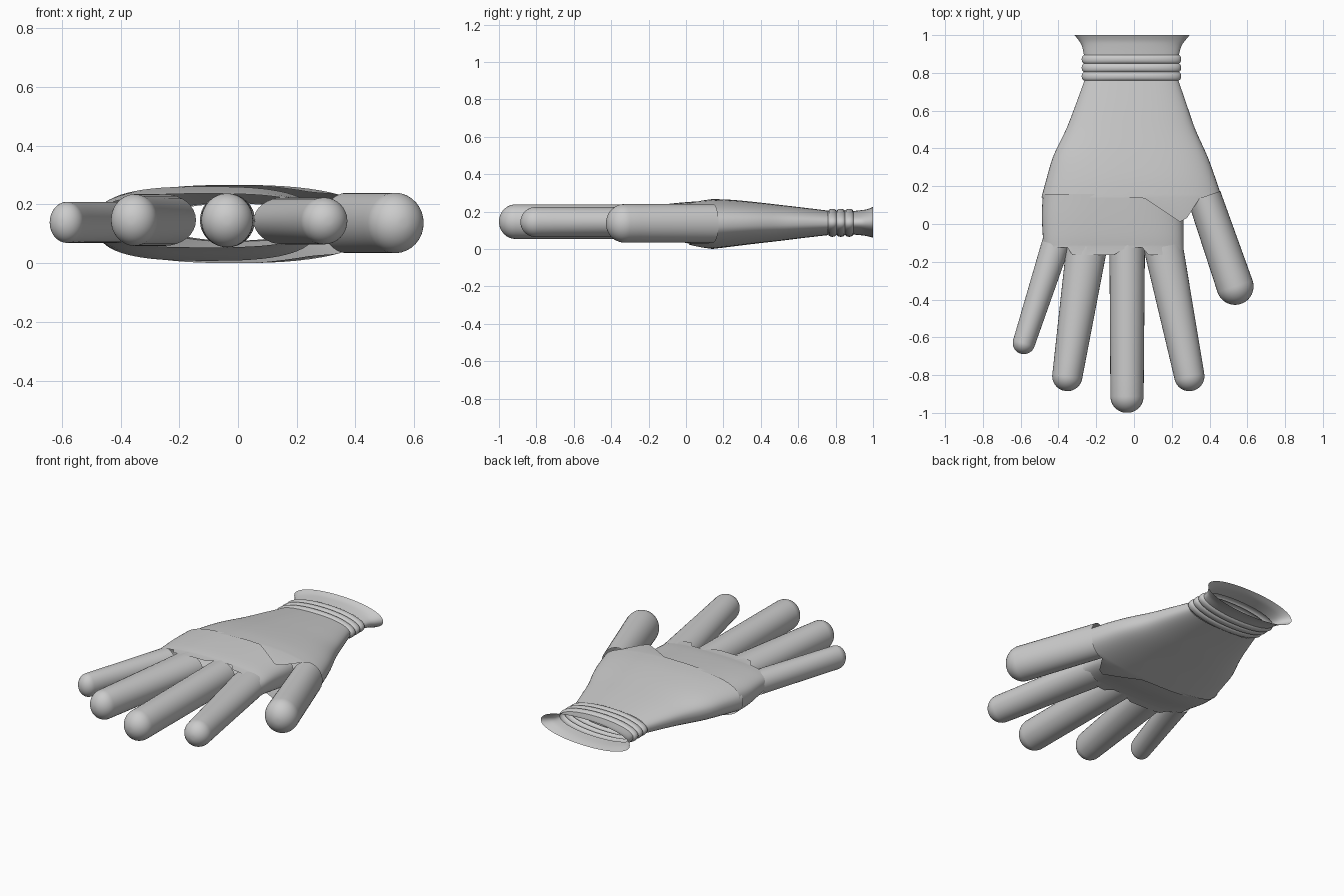
import bpy, bmesh, math
from mathutils import Vector

cube = bpy.data.objects.get("Cube")
if cube:
    bpy.data.objects.remove(cube, do_unlink=True)

fabric = bpy.data.materials.new("grey fabric")
fabric.use_nodes = True
grey = (0.6, 0.6, 0.6, 1)
fabric.diffuse_color = grey
fabric.node_tree.nodes["Principled BSDF"].inputs["Base Color"].default_value = grey
SIDES = 64


def skin(name, rings, cap=False):
    """Bridge a list of point rings into a smooth open tube."""
    bm = bmesh.new()
    loops = [[bm.verts.new(p) for p in ring] for ring in rings]
    for a, b in zip(loops, loops[1:]):
        n = len(a)
        for i in range(n):
            j = (i + 1) % n
            bm.faces.new((a[i], a[j], b[j], b[i]))
    if cap:
        bm.faces.new(loops[-1])
    bmesh.ops.recalc_face_normals(bm, faces=bm.faces)
    mesh = bpy.data.meshes.new(name)
    bm.to_mesh(mesh)
    bm.free()
    mesh.materials.append(fabric)
    obj = bpy.data.objects.new(name, mesh)
    bpy.context.collection.objects.link(obj)
    bpy.ops.object.select_all(action="DESELECT")
    obj.select_set(True)
    bpy.context.view_layer.objects.active = obj
    bpy.ops.object.shade_smooth_by_angle(angle=math.radians(50))
    return obj


def oval(y, left, right, low, high, power=2.4):
    """Rounded-oval cross-section across the hand."""
    def curve(v):
        return math.copysign(abs(v) ** (2 / power), v)
    ring = []
    for i in range(SIDES):
        t = math.tau * i / SIDES
        ring.append(Vector(((left + right) / 2 + (right - left) / 2 * curve(math.cos(t)), y,
                            (low + high) / 2 + (high - low) / 2 * curve(math.sin(t)))))
    return ring


def smooth_sections(keys, steps=4):
    """Catmull-Rom interpolation between key sections."""
    keys = [Vector(k) for k in keys]
    out = []
    for i in range(len(keys) - 1):
        a, b, c, d = (keys[max(0, min(len(keys) - 1, i + k))] for k in (-1, 0, 1, 2))
        for s in range(steps):
            t = s / steps
            out.append(b + (c - a) * t / 2 + (a * 2 - b * 5 + c * 4 - d) * t * t / 2
                       + (b * 3 - a - c * 3 + d) * t ** 3 / 2)
    return out + [keys[-1]]


# Flared cuff opening
flare = smooth_sections([(1, -.315, .295, .06, .225), (.97, -.291, .27, .068, .213),
                         (.94, -.275, .25, .073, .208), (.895, -.265, .238, .077, .203)])
skin("cuff_flare", [oval(*s, power=2.1) for s in flare])

# Three elastic wrist ribs
ribs = []
for i in range(25):
    bulge = 0.012 * math.sqrt(abs(math.sin(math.pi * i / 8)))
    ribs.append(oval(.895 - .135 * i / 24, -.265 - bulge, .238 + bulge,
                     .077 - bulge, .203 + bulge, power=2.1))
skin("wrist_ribs", ribs)

# Hand back and palm, with a web reaching toward the index side
hand = smooth_sections([(.76, -.262, .235, .074, .205), (.62, -.313, .283, .058, .222),
                        (.5, -.36, .325, .043, .236), (.36, -.427, .388, .027, .252),
                        (.24, -.463, .432, .012, .263), (.14, -.49, .465, 0, .267)])
rings = [oval(*s) for s in hand]
web_edge = []
for p in rings[-1]:
    reach = max(0, 1 - abs(p.x - .26) / (.21 if p.x < .26 else .09))
    web_edge.append(p + Vector((0, -.14 * reach, -.1 * reach * (p.z - .133))))
skin("palm_body", rings + [web_edge])

# Knuckle sleeve with a notched front hem
sleeve = smooth_sections([(.16, -.482, .27, .008, .261), (.05, -.488, .263, .022, .254),
                          (-.06, -.483, .262, .045, .245), (-.12, -.48, .262, .054, .237)])
rings = [oval(*s, power=2.8) for s in sleeve]
hem = []
for p in rings[-1]:
    notch = -.1 < p.x < .06 or -.45 < p.x < -.35
    hem.append(p + Vector((0, -.005 if notch else -.045, 0)))
skin("knuckle_sleeve", rings + [hem])


def finger(name, base, tip, base_r, tip_r, height, z):
    """Tapered tube with a domed end; tip is the centre of the dome."""
    base, tip = Vector((*base, z)), Vector((*tip, z))
    along = (tip - base).normalized()
    across = Vector((along.y, -along.x, 0))
    up = Vector((0, 0, 1))
    stations = [(base.lerp(tip, i / 8), base_r + (tip_r - base_r) * i / 8, 1) for i in range(8)]
    for i in range(12):
        a = math.pi / 2 * i / 12
        stations.append((tip + along * tip_r * math.sin(a), tip_r * math.cos(a), math.cos(a)))
    rings = []
    for centre, width, dome in stations:
        rings.append([centre + across * width * math.cos(math.tau * k / 32)
                      + up * height * dome * math.sin(math.tau * k / 32) for k in range(32)])
    skin(name, rings, cap=True)


finger("little_finger", (-.412, -.1), (-.583, -.63), .075, .059, .07, .139)
finger("ring_finger", (-.25, -.12), (-.353, -.805), .108, .08, .088, .147)
finger("middle_finger", (-.036, -.11), (-.037, -.912), .094, .088, .092, .146)
finger("index_finger", (.155, -.12), (.293, -.805), .104, .08, .08, .144)
finger("thumb", (.372, .145), (.535, -.33), .09, .098, .103, .137)
